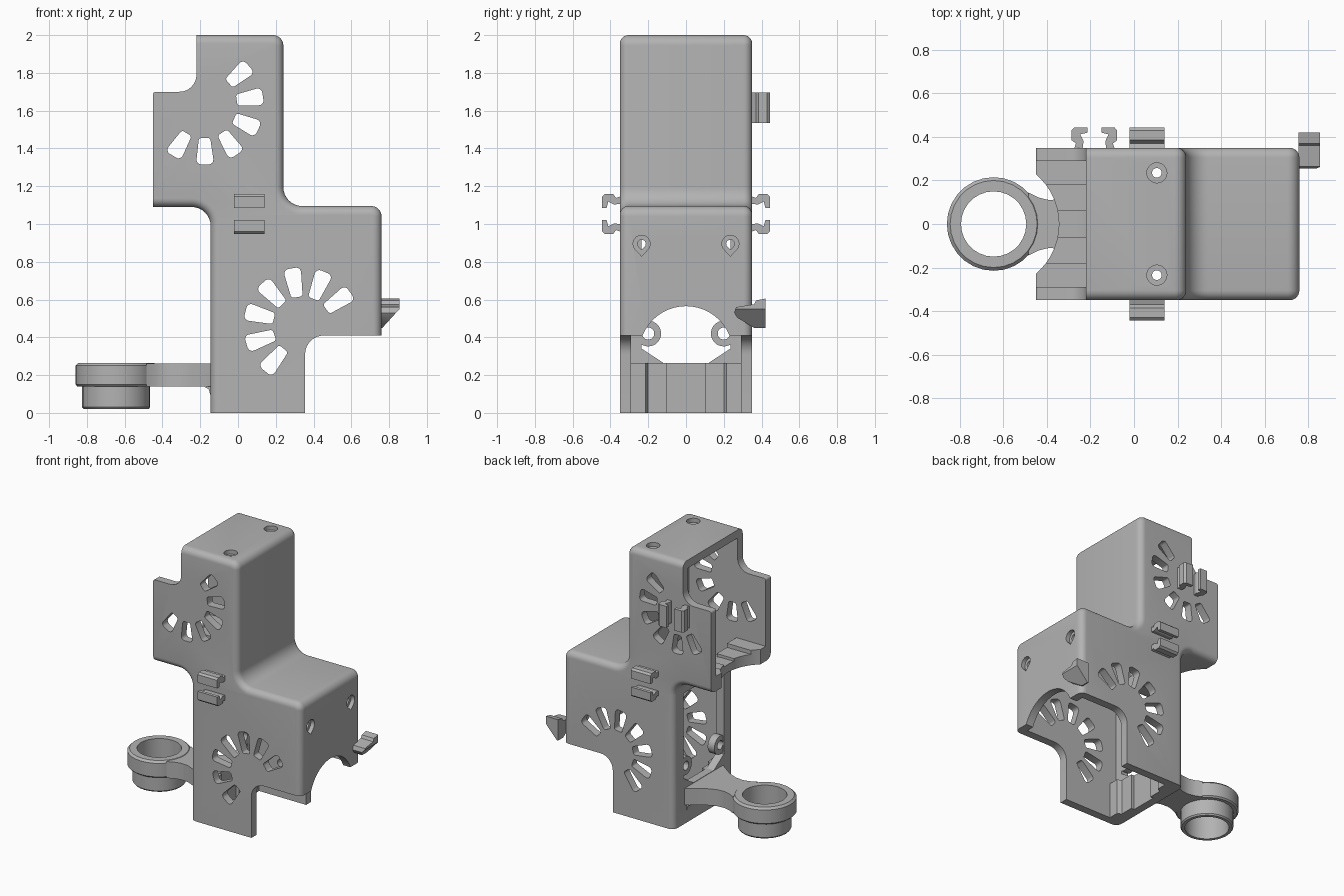
import bpy, bmesh, math
from mathutils import Vector

if "Cube" in bpy.data.objects:
    bpy.data.objects.remove(bpy.data.objects["Cube"], do_unlink=True)

GREY = (0.45, 0.45, 0.45, 1)
mat = bpy.data.materials.new("grey plastic")
mat.use_nodes = True
mat.diffuse_color = GREY
mat.node_tree.nodes["Principled BSDF"].inputs["Base Color"].default_value = GREY

WALL, HALF, ROUND = 0.06, 0.35, 0.045
AXES = {"x": lambda u, v, t: (t, u, v),
        "y": lambda u, v, t: (u, t, v),
        "z": lambda u, v, t: (u, v, t)}


def loft(name, solids, axis):
    """Each solid is a list of (outline, position) layers, capped at both ends."""
    bm = bmesh.new()
    for layers in solids:
        rings = [[bm.verts.new(AXES[axis](u, v, t)) for u, v in pts] for pts, t in layers]
        for a, b in zip(rings, rings[1:]):
            for i in range(len(a)):
                j = (i + 1) % len(a)
                bm.faces.new((a[i], a[j], b[j], b[i]))
        bm.faces.new(rings[0])
        bm.faces.new(rings[-1][::-1])
    bmesh.ops.recalc_face_normals(bm, faces=bm.faces[:])
    return finish(name, bm)


def finish(name, bm):
    me = bpy.data.meshes.new(name)
    bm.to_mesh(me)
    bm.free()
    me.materials.append(mat)
    ob = bpy.data.objects.new(name, me)
    bpy.context.scene.collection.objects.link(ob)
    return ob


def prism(name, outlines, axis, lo, hi):
    return loft(name, [[(p, lo), (p, hi)] for p in outlines], axis)


def circle(cu, cv, r, n=32):
    return [(cu + r * math.cos(2 * math.pi * i / n), cv + r * math.sin(2 * math.pi * i / n))
            for i in range(n)]


def box(u0, u1, v0, v1):
    return [(u0, v0), (u1, v0), (u1, v1), (u0, v1)]


def rounded(corners, steps=8):
    """Replace each (u, v, radius) corner by an arc."""
    out = []
    for i, (u, v, r) in enumerate(corners):
        c = Vector((u, v))
        if r <= 0:
            out.append((u, v))
            continue
        a = (Vector(corners[i - 1][:2]) - c).normalized()
        b = (Vector(corners[(i + 1) % len(corners)][:2]) - c).normalized()
        half = a.angle(b) / 2
        centre = c + (a + b).normalized() * (r / math.sin(half))
        p = c + a * (r / math.tan(half)) - centre
        q = c + b * (r / math.tan(half)) - centre
        sweep = p.angle(q)
        for k in range(steps + 1):
            t = k / steps
            out.append(tuple(centre + (p * math.sin((1 - t) * sweep) + q * math.sin(t * sweep))
                             / math.sin(sweep)))
    return out


def carve(ob, cutters, mode="DIFFERENCE"):
    for c in cutters:
        m = ob.modifiers.new("cut", "BOOLEAN")
        m.operation, m.object, m.solver = mode, c, "EXACT"
    dg = bpy.context.evaluated_depsgraph_get()
    me = bpy.data.meshes.new_from_object(ob.evaluated_get(dg))
    ob.modifiers.clear()
    ob.data = me


# Housing outline: corner, inward shift, radius, radius change per unit of inset
SHELL = [(-.22, 2, 0, -1, 0, 0), (.24, 2, -1, -1, .055, -1), (.24, 1.095, -1, -1, .1, 1),
         (.76, 1.095, -1, -1, .055, -1), (.76, .41, -1, 0, 0, 0), (.355, .41, 0, 0, .1, 0),
         (.355, 0, 0, 0, 0, 0), (-.145, 0, 1, 0, 0, 0), (-.145, 1.09, 1, 1, .1, 1),
         (-.45, 1.09, 0, 1, 0, 0), (-.45, 1.7, 0, 0, .015, 0), (-.22, 1.7, 0, 0, .09, 0)]


def shell(d):
    return rounded([(x + sx * d, z + sz * d, r + k * d) for x, z, sx, sz, r, k in SHELL])


edge = [(ROUND * (1 - math.sin(a)), HALF - ROUND * (1 - math.cos(a)))
        for a in [math.pi / 2 * i / 6 for i in range(7)]]
layers = [(shell(d), -y) for d, y in edge] + [(shell(d), y) for d, y in edge[::-1]]
housing = loft("housing", [layers], "y")

# Hollow interior, running out through both open corners
cavity = prism("cavity_cutter", [rounded([
    (-.6, 1.94, 0), (.18, 1.94, .01), (.18, 1.035, .16), (.7, 1.035, .01), (.7, -.1, 0),
    (-.085, -.1, 0), (-.085, 1.15, .16), (-.6, 1.15, 0)])], "y", -HALF + WALL, HALF - WALL)


# Fans of vent slots through both side walls
def slot(cx, cz, deg, r0, r1):
    a = math.radians(deg)
    pts = rounded([(r0, -.03, .015), (r1, -.048, .025), (r1, .048, .025), (r0, .03, .015)], 4)
    return [(cx + u * math.cos(a) - v * math.sin(a), cz + u * math.sin(a) + v * math.cos(a))
            for u, v in pts]


vents = [slot(-.18, 1.63, 41 - 32.5 * i, .175, .315) for i in range(6)]
vents += [slot(.34, .46, 35 + 32.6 * i, .155, .31) for i in range(7)]
vent_cut = prism("vent_cutter", vents, "y", -.5, .5)

# Round notches at the two openings and the window in the rear wall
notch_low = prism("lower_notch_cutter", [circle(0, .317, .248, 48)], "x", .6, .9)
notch_up = prism("upper_notch_cutter", [circle(-.645, 0, .3, 48)], "z", 1, 1.35)
window = prism("window_cutter", [[(-.12, .265), (.12, .265), (.235, .34), (.235, .97),
                                  (-.235, .97), (-.235, .34)]], "x", -.3, -.02)

# Countersunk screw holes, teardrop-shaped on the vertical wall
SIDES = (-.235, .235)


def teardrop(y, z, r):
    return [(y + r * math.cos(a), z + r * math.sin(a))
            for a in [math.radians(-40 + 260 * i / 20) for i in range(21)]] + [(y, z - r * 1.45)]


holes = [prism("top_recess_cutter", [circle(.105, y, .046) for y in SIDES], "z", 1.97, 2.1),
         prism("top_hole_cutter", [circle(.105, y, .022) for y in SIDES], "z", 1.9, 2.1),
         prism("wall_recess_cutter", [teardrop(y, .895, .045) for y in SIDES], "x", .73, .9),
         prism("wall_hole_cutter", [teardrop(y, .895, .022) for y in SIDES], "x", .65, .9)]
cutters = [cavity, vent_cut, notch_low, notch_up, window] + holes
carve(housing, cutters)

# Stepped duct liners against the lower rear wall and the upper floor
inner = HALF - WALL + .005
for s, tag in ((-1, "front"), (1, "back")):
    prism(tag + "_lower_liner", [[(-.09, s * .1), (-.06, s * .1), (-.06, s * .2), (-.03, s * .215),
                                  (-.03, s * inner), (-.09, s * inner)]], "z", 0, .265)
    floor = prism(tag + "_upper_liner", [[(s * .06, 1.145), (s * .06, 1.17), (s * .18, 1.17),
                                          (s * .18, 1.2), (s * inner, 1.2), (s * inner, 1.145)]],
                  "x", -.45, -.21)
    carve(floor, [notch_up])
    # Screw ears in the lower corners of the window
    ear = prism(tag + "_screw_ear", [circle(s * .2, .42, .068)], "x", -.14, -.085)
    bore = prism("ear_bore_cutter", [circle(s * .2, .42, .032)], "x", -.3, 0)
    carve(ear, [bore])
    cutters.append(bore)

# Cable clips: pairs of hooks facing each other
HOOK = [(-.01, .095), (.02, .085), (.035, .105), (.08, .105), (.094, .092), (.094, .032),
        (.07, .032), (.062, .065), (.03, .05), (-.01, .055)]
for h, tag in ((-1, "lower"), (1, "upper")):
    for s, side in ((-1, "front"), (1, "back")):
        prism(f"{side}_{tag}_clip_hook", [[(s * (HALF + d), 1.053 + h * w) for d, w in HOOK]],
              "x", -.02, .14)
    prism(f"rear_duct_{tag}_clip_hook", [[(-.182 + h * w, HALF + d) for d, w in HOOK]],
          "z", 1.535, 1.695)

# Snap catch beside the lower opening
catch = prism("snap_catch", [[(.255, .53), (.265, .56), (.36, .575), (.37, .595), (.42, .605),
                              (.42, .45), (.36, .45), (.27, .505)]], "x", .7, .9)
catch_side = prism("catch_cutter", [[(.755, .61), (.855, .61), (.855, .55), (.755, .44)]],
                   "y", .2, .5)
carve(catch, [catch_side], "INTERSECT")
cutters.append(catch_side)

# Ring with a lower collar, turned from a profile
RING = [(.15, .02), (.172, .02), (.18, .03), (.18, .14), (.205, .14), (.215, .15), (.215, .25),
        (.2, .265), (.15, .265)]
bm = bmesh.new()
vs = [bm.verts.new((-.645 + r, 0, z)) for r, z in RING]
es = [bm.edges.new((vs[i - 1], vs[i])) for i in range(len(vs))]
bmesh.ops.spin(bm, geom=vs + es, cent=(-.645, 0, 0), axis=(0, 0, 1), angle=2 * math.pi,
               steps=28, use_duplicate=False)
bmesh.ops.remove_doubles(bm, verts=bm.verts[:], dist=1e-4)
bmesh.ops.recalc_face_normals(bm, faces=bm.faces[:])
finish("holder_ring", bm)

# Flared arm from the ring to the housing, with a gusset below
ARM = [(-.485, .145), (-.44, .122), (-.39, .11), (-.33, .115), (-.25, .15), (-.14, .23)]
prism("holder_arm", [ARM + [(x, -y) for x, y in ARM[::-1]]], "z", .14, .262)
prism("arm_gusset", [[(-.19, .145), (-.155, .125), (-.145, .09), (-.14, .145)]], "y", -.2, .2)

for c in cutters:
    bpy.data.objects.remove(c, do_unlink=True)

# Smooth rounded surfaces, crisp edges
bpy.ops.object.select_all(action="DESELECT")
for ob in bpy.context.scene.objects:
    if ob.type == "MESH":
        ob.select_set(True)
        bpy.context.view_layer.objects.active = ob
bpy.ops.object.shade_smooth_by_angle(angle=math.radians(30))
